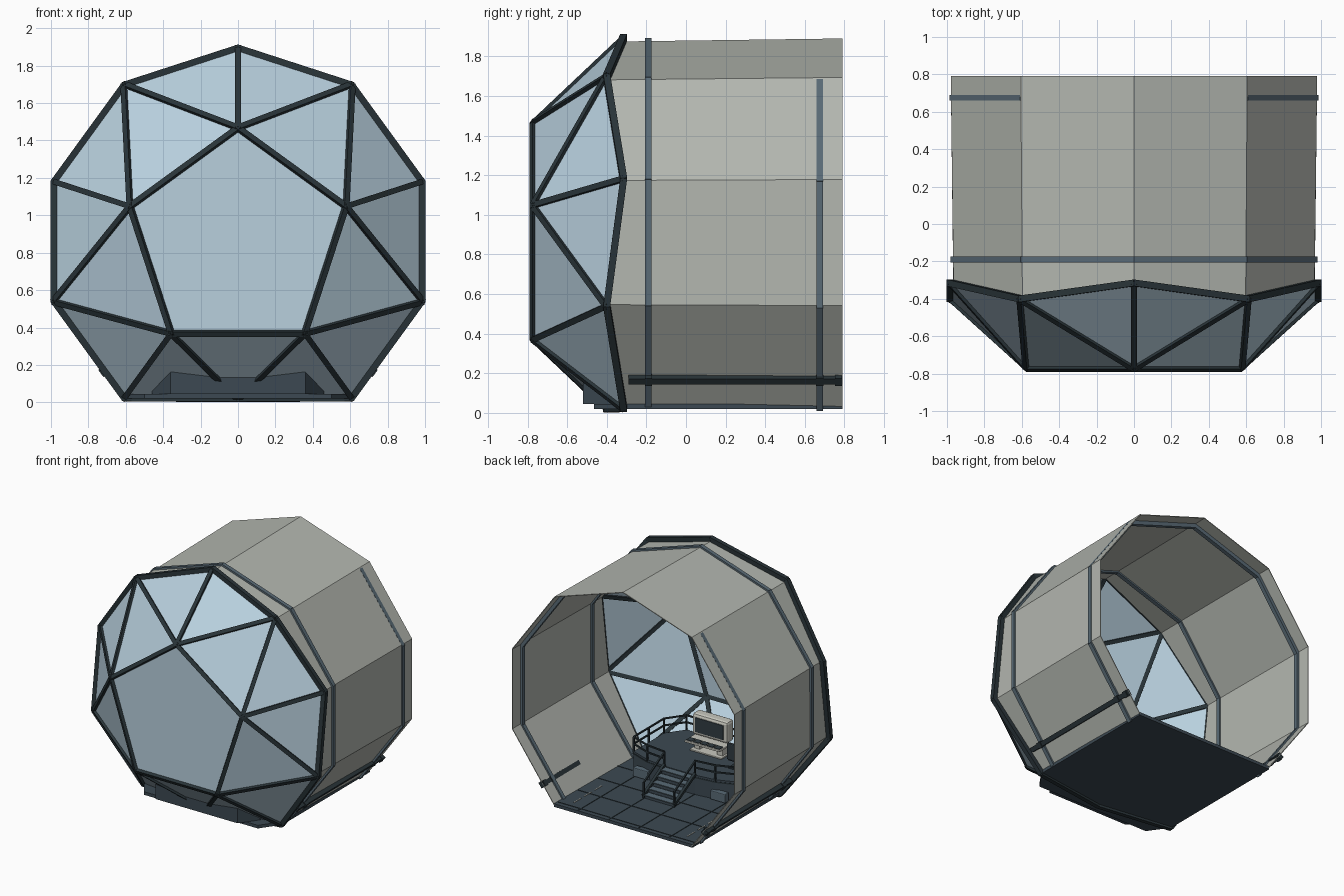
import bpy, bmesh, math
from mathutils import Vector, Matrix

if "Cube" in bpy.data.objects:
    bpy.data.objects.remove(bpy.data.objects["Cube"], do_unlink=True)


def material(name, rgb):
    m = bpy.data.materials.new(name)
    m.use_nodes = True
    m.diffuse_color = (*rgb, 1)
    m.node_tree.nodes["Principled BSDF"].inputs["Base Color"].default_value = (*rgb, 1)
    return m


GLASS = material("pale blue glass", (0.48, 0.63, 0.73))
SHELL = material("warm grey panel", (0.45, 0.47, 0.43))
FRAME = material("dark frame", (0.022, 0.034, 0.04))
RIB = material("blue grey steel", (0.10, 0.145, 0.18))
FLOOR = material("slate floor", (0.045, 0.066, 0.084))
CREAM = material("off white casing", (0.58, 0.58, 0.52))
SCREEN = material("dark screen", (0.03, 0.045, 0.055))


def finish(name, bm, mat):
    bmesh.ops.recalc_face_normals(bm, faces=bm.faces)
    mesh = bpy.data.meshes.new(name)
    bm.to_mesh(mesh)
    bm.free()
    mesh.materials.append(mat)
    ob = bpy.data.objects.new(name, mesh)
    bpy.context.collection.objects.link(ob)
    return ob


def add_box(bm, centre, size):
    m = Matrix.Translation(centre) @ Matrix.Diagonal((*size, 1))
    bmesh.ops.create_cube(bm, size=1, matrix=m)


def add_beam(bm, a, b, width, out, extra=0.0):
    """Square bar from a to b with one side turned toward out."""
    a, b = Vector(a), Vector(b)
    d = (b - a).normalized()
    side = d.cross(Vector(out)).normalized()
    up = side.cross(d)
    rot = Matrix((side, up, d)).transposed().to_4x4()
    size = Matrix.Diagonal((width, width, (b - a).length + extra, 1))
    bmesh.ops.create_cube(bm, size=1, matrix=Matrix.Translation((a + b) / 2) @ rot @ size)


def boxes(name, mat, items, bevel=0):
    bm = bmesh.new()
    for c, s in items:
        add_box(bm, c, s)
    ob = finish(name, bm, mat)
    if bevel:
        mod = ob.modifiers.new("Bevel", "BEVEL")
        mod.width, mod.segments = bevel, 2
    return ob


def prism(name, mat, outline, z0, z1):
    bm = bmesh.new()
    f = bm.faces.new([bm.verts.new((x, y, z0)) for x, y in outline])
    top = bmesh.ops.extrude_face_region(bm, geom=[f])
    bmesh.ops.translate(bm, vec=(0, 0, z1 - z0),
                        verts=[v for v in top["geom"] if isinstance(v, bmesh.types.BMVert)])
    return finish(name, bm, mat)


def polar(i, r, y, zc=0.86):
    """Point on the ten sided outline; i counts corners from the top."""
    a = math.radians(36 * i)
    return Vector((r * math.sin(a), y, zc + r * math.cos(a)))


# Window dome: front pentagon, triangles and a zigzag outer ring
ring = [polar(i, 1.035, -0.40 if i % 2 else -0.315) for i in range(10)]
ring[5] = Vector((0, -0.40, 0.02))
pent = [polar(2 * i, 0.605, -0.77) for i in range(5)]
centre = Vector((0, 0.1, 0.86))

bm = bmesh.new()
rv = [bm.verts.new(p) for p in ring]
pv = [bm.verts.new(p) for p in pent]
bm.faces.new(pv)
for i in range(5):
    n = (i + 1) % 5
    for tri in ((pv[i], rv[2 * i - 1], rv[2 * i]), (pv[i], rv[2 * i], rv[2 * i + 1]),
                (pv[i], rv[2 * i + 1], pv[n])):
        bm.faces.new(tri)
glass = finish("window_glass", bm, GLASS)
if glass.data.polygons[0].normal.y > 0:
    glass.data.flip_normals()

bm = bmesh.new()
for i in range(5):
    spans = [(pent[i], pent[(i + 1) % 5])] + [(pent[i], ring[(2 * i + k) % 10]) for k in (-1, 0, 1)]
    for a, b in spans:
        add_beam(bm, a, b, 0.03, (a + b) / 2 - centre, 0.01)
finish("window_struts", bm, FRAME)

bm = bmesh.new()
for i in range(10):
    a, b = ring[i], ring[(i + 1) % 10]
    out = (a + b) / 2 - Vector((0, -0.36, 0.86))
    add_beam(bm, a, b, 0.035, out, 0.01)
finish("window_ring", bm, FRAME)

# Hull panels, open at the floor and the rear
bm = bmesh.new()
rows = []
for i in range(-4, 5):
    front = polar(i, 1.012, ring[i % 10].y)
    rows.append((bm.verts.new(front), bm.verts.new(polar(i, 1.027, 0.79))))
for (a, b), (c, d) in zip(rows, rows[1:]):
    bm.faces.new((a, b, d, c))
hull = finish("hull_panels", bm, SHELL)
mod = hull.modifiers.new("Solidify", "SOLIDIFY")
mod.thickness, mod.offset = 0.006, 0

# Hoops around the hull
for name, r, y, zc in (("front_hoop", 1.015, -0.19, 0.86), ("rear_hoop", 1.02, 0.675, 0.848)):
    bm = bmesh.new()
    for i in range(-4, 4):
        a, b = polar(i, r, y, zc), polar(i + 1, r, y, zc)
        add_beam(bm, a, b, 0.032, (a + b) / 2 - Vector((0, y, zc)), 0.008)
    finish(name, bm, RIB)

# Rails running along the lower hull panels
for side, name in ((1, "left"), (-1, "right")):
    bm = bmesh.new()
    a, b = Vector((side * 0.715, -0.29, 0.168)), Vector((side * 0.715, 0.79, 0.168))
    out = Vector((side * 0.81, 0, -0.59))
    add_beam(bm, a, b, 0.034, out)
    for y in (-0.19, 0.675, 0.77):
        add_beam(bm, (a.x, y - 0.018, a.z), (a.x, y + 0.018, a.z), 0.046, out)
    finish(name + "_hull_rail", bm, FRAME)

# Floor with seams and guide stripes
prism("floor", FLOOR, [(0.61, 0.79), (0.61, -0.31), (0.5, -0.465),
                       (-0.5, -0.465), (-0.61, -0.31), (-0.61, 0.79)], 0.02, 0.045)
seams = [((x, 0.24, 0.046), (0.008, 1.08, 0.004)) for x in (-0.4, -0.13, 0.13, 0.4)]
seams += [((0, y, 0.046), (1.2, 0.008, 0.004)) for y in (0.0, 0.25, 0.5, 0.75)]
boxes("floor_seams", FRAME, seams)
boxes("floor_stripes", CREAM, [((s * 0.5, 0.52 + k * 0.13, 0.047), (0.006, 0.09, 0.004))
                               for s in (1, -1) for k in (-1, 0, 1)])

# Raised deck
half = [(0.135, 0.08), (0.3, 0.06), (0.46, 0.0), (0.46, -0.38), (0.36, -0.52)]
outline = half + [(-x, y) for x, y in reversed(half)]
prism("deck", FLOOR, outline, 0.045, 0.19)
prism("deck_trim", FRAME, [(x * 1.02, y * 1.02) for x, y in outline], 0.175, 0.185)
prism("deck_top", FLOOR, outline, 0.19, 0.2)
boxes("deck_vents", RIB, [((s * 0.34, 0.065, 0.085), (0.13, 0.05, 0.07)) for s in (1, -1)], 0.006)

# Stairs
steps = 5
boxes("stair_treads", RIB, [((0, 0.32 - 0.053 * k, 0.07 + 0.03 * k), (0.26, 0.055, 0.008))
                            for k in range(steps)])
boxes("stair_risers", FLOOR, [((0, 0.316 - 0.053 * k, 0.056 + 0.03 * k), (0.25, 0.045, 0.03))
                              for k in range(steps)])
bm = bmesh.new()
for s in (1, -1):
    for dz in (0.0, 0.1):
        add_beam(bm, (s * 0.135, 0.345, 0.065 + dz), (s * 0.135, 0.08, 0.21 + dz),
                 0.022 if dz == 0 else 0.012, (0, 0, 1))
    add_beam(bm, (s * 0.135, 0.34, 0.045), (s * 0.135, 0.34, 0.17), 0.012, (0, 1, 0))
finish("stair_sides", bm, FRAME)

# Deck railing on both sides of the stairs and round the front
bm = bmesh.new()
for a, b in zip(outline, outline[1:]):
    for z in (0.26, 0.315):
        add_beam(bm, (*a, z), (*b, z), 0.011, (0, 0, 1), 0.008)
    parts = max(1, round((Vector(b) - Vector(a)).length / 0.2))
    for k in range(parts + 1):
        p = Vector(a).lerp(Vector(b), k / parts)
        add_beam(bm, (*p, 0.19), (*p, 0.315), 0.012, (0, 1, 0))
finish("deck_railing", bm, FRAME)

# Control console facing the rear
boxes("console_base", CREAM, [((0, -0.31, 0.205), (0.28, 0.13, 0.012)),
                              ((0.1, -0.32, 0.24), (0.05, 0.08, 0.08)),
                              ((-0.1, -0.32, 0.24), (0.05, 0.08, 0.08)),
                              ((0, -0.34, 0.24), (0.2, 0.03, 0.08))], 0.004)
boxes("console_desk", CREAM, [((0, -0.28, 0.285), (0.31, 0.16, 0.016))], 0.005)
boxes("console_keys", SCREEN, [((x * 0.06, -0.235, 0.295), (0.05, 0.05, 0.006))
                               for x in (-2, -1, 0, 1, 2)])
boxes("console_monitor", CREAM, [((0, -0.34, 0.39), (0.31, 0.09, 0.17))], 0.02)
boxes("console_screen", SCREEN, [((0, -0.293, 0.39), (0.25, 0.008, 0.115))], 0.003)

# Operator seat beside the console
boxes("seat", SCREEN, [((-0.31, -0.2, 0.275), (0.1, 0.1, 0.025)),
                       ((-0.31, -0.15, 0.34), (0.1, 0.022, 0.13))], 0.008)
boxes("seat_post", FRAME, [((-0.31, -0.2, 0.235), (0.03, 0.03, 0.07)),
                           ((-0.31, -0.2, 0.205), (0.09, 0.09, 0.01))])
